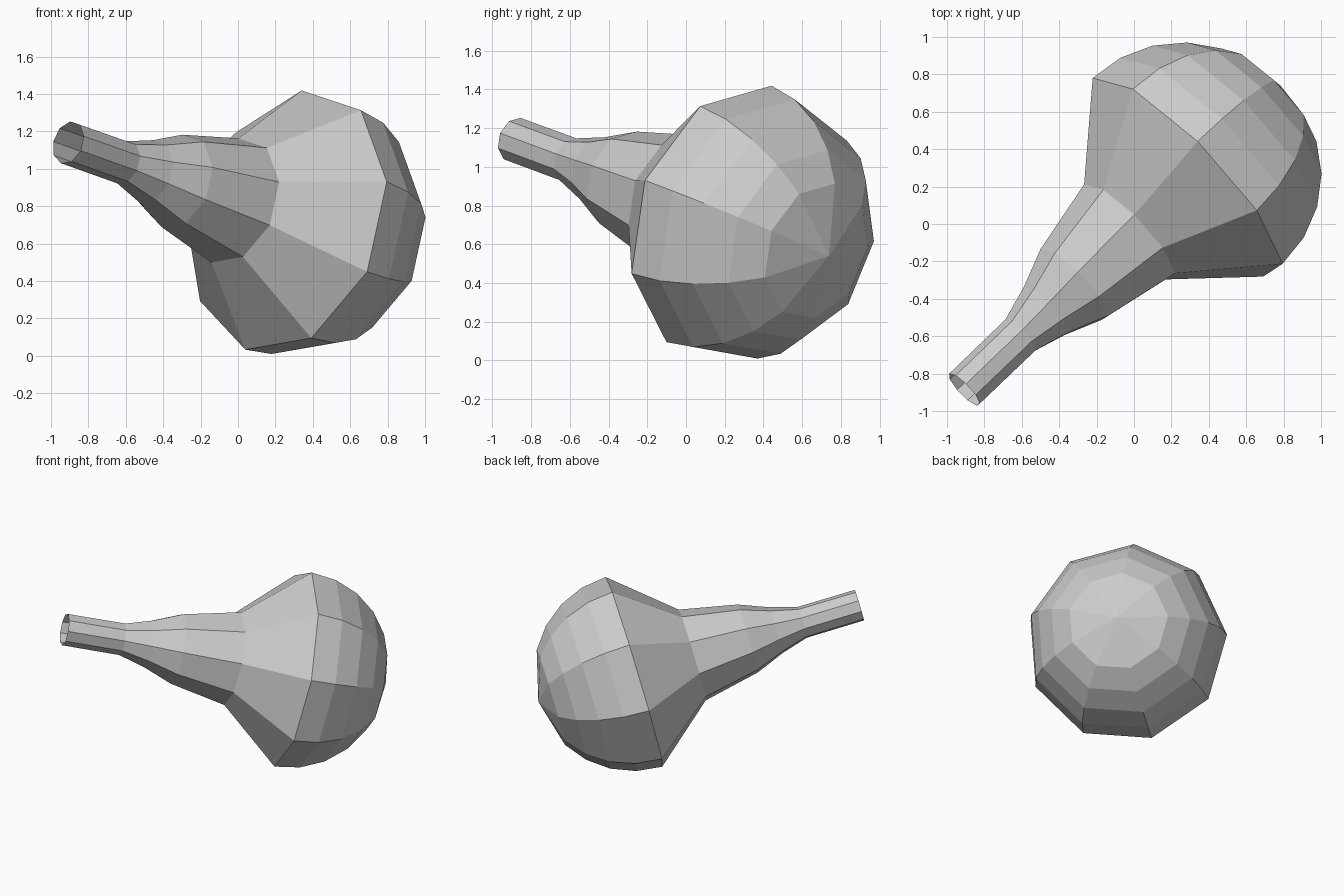
import bpy, bmesh
from math import sin, cos, radians, tau
from mathutils import Vector

if "Cube" in bpy.data.objects:
    bpy.data.objects.remove(bpy.data.objects["Cube"])

SIDES = 9
R = 0.727
centre = Vector((0.276, 0.251, 0.72))           # middle of the widest ring
axis = Vector((0.699, 0.671, -0.248)).normalized()
u = Vector((0.089, 0.262, 0.956))               # direction of the first corner
u = (u - axis * u.dot(axis)).normalized()
v = axis.cross(u)

# Profile (distance along axis, radius): open neck end, flare, then half-sphere rings
profile = [(-1.694, 0.117), (-1.264, 0.118), (-1.067, 0.175),
           (-0.855, 0.26), (-0.436, 0.348)]
profile += [(R * sin(radians(a)), R * cos(radians(a))) for a in (0, 15, 30, 45, 60)]

bm = bmesh.new()
rings = []
for t, r in profile:
    rings.append([bm.verts.new(centre + axis * t
                  + (u * cos(tau * i / SIDES) + v * sin(tau * i / SIDES)) * r)
                  for i in range(SIDES)])
for a, b in zip(rings, rings[1:]):
    for i in range(SIDES):
        j = (i + 1) % SIDES
        bm.faces.new((a[i], a[j], b[j], b[i]))

# Rounded end closes in a fan
pole = bm.verts.new(centre + axis * R)
for i in range(SIDES):
    bm.faces.new((rings[-1][i], rings[-1][(i + 1) % SIDES], pole))

mesh = bpy.data.meshes.new("bulb_shell")
bm.to_mesh(mesh)
bm.free()
obj = bpy.data.objects.new("bulb_shell", mesh)
bpy.context.collection.objects.link(obj)
